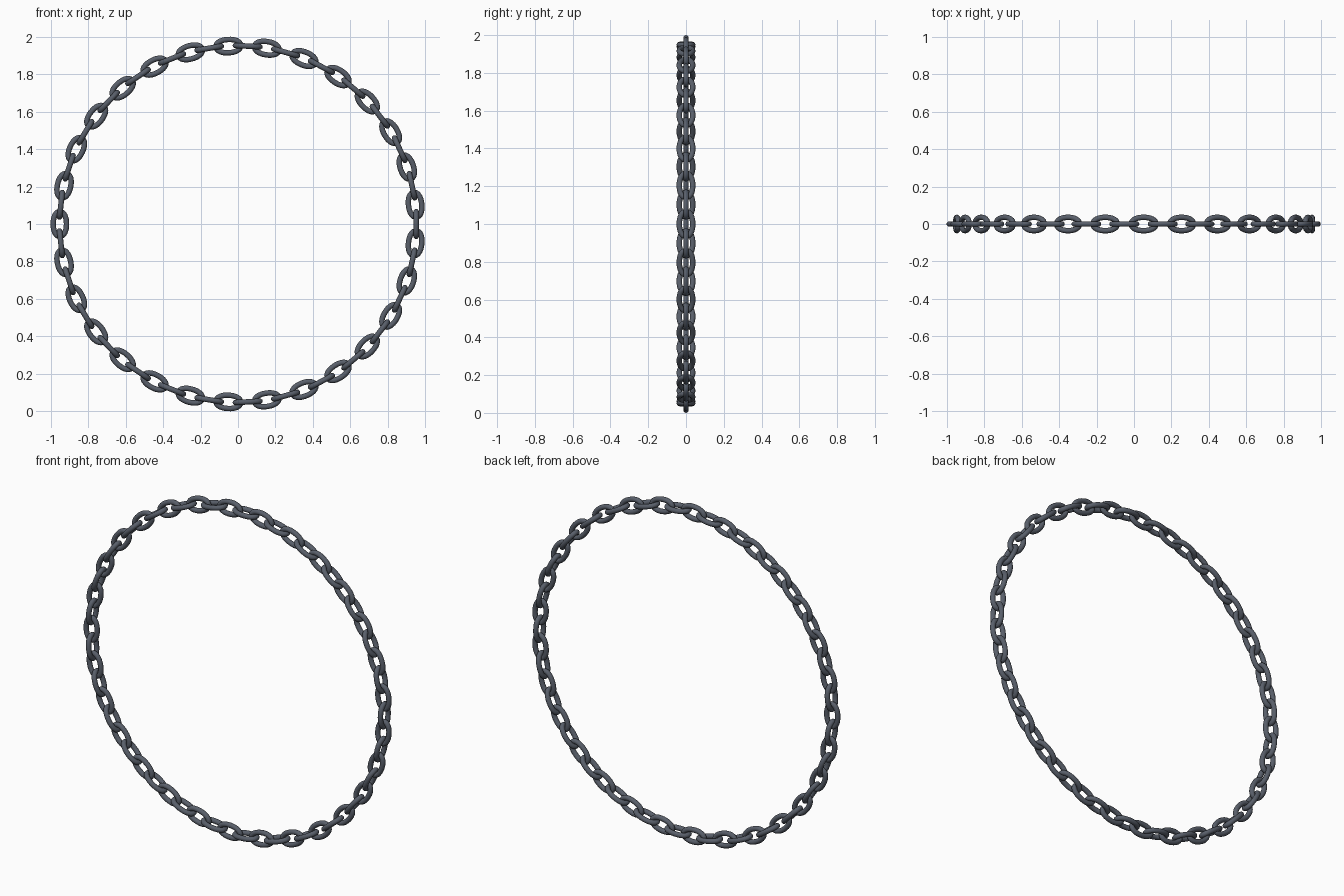
import bpy
from math import cos, sin, pi, copysign
from mathutils import Matrix

cube = bpy.data.objects.get("Cube")
if cube:
    bpy.data.objects.remove(cube, do_unlink=True)

LINKS = 58
RING_RADIUS = 0.951
WIRE = 0.0145
HALF_LENGTH = 0.066
HALF_WIDTH = 0.0355
PATH_POINTS = 32
ROUNDNESS = 2.15

# Dark steel
steel = bpy.data.materials.new("dark_steel")
steel.use_nodes = True
colour = (0.10, 0.115, 0.145, 1)
steel.diffuse_color = colour
shader = steel.node_tree.nodes["Principled BSDF"]
shader.inputs["Base Color"].default_value = colour
shader.inputs["Roughness"].default_value = 0.45


def rounded(value):
    return copysign(abs(value) ** (2 / ROUNDNESS), value)


def make_link_mesh():
    """Sweep a round wire along a closed oval."""
    curve = bpy.data.curves.new("link_path", "CURVE")
    curve.dimensions = "3D"
    curve.bevel_depth = WIRE
    curve.bevel_resolution = 4
    path = curve.splines.new("POLY")
    path.points.add(PATH_POINTS - 1)
    path.use_cyclic_u = True
    for i, point in enumerate(path.points):
        a = 2 * pi * i / PATH_POINTS
        point.co = (HALF_LENGTH * rounded(cos(a)), HALF_WIDTH * rounded(sin(a)), 0, 1)
    helper = bpy.data.objects.new("link_path", curve)
    bpy.context.collection.objects.link(helper)
    depsgraph = bpy.context.evaluated_depsgraph_get()
    mesh = bpy.data.meshes.new_from_object(helper.evaluated_get(depsgraph))
    bpy.data.objects.remove(helper, do_unlink=True)
    mesh.name = "chain_link"
    mesh.materials.clear()
    mesh.materials.append(steel)
    mesh.shade_smooth()
    return mesh


# Links around the ring, every second one turned a quarter about its length
link_mesh = make_link_mesh()
for i in range(LINKS):
    angle = pi + 2 * pi * i / LINKS
    flat = i % 2 == 0
    link = bpy.data.objects.new(f"{'flat' if flat else 'turned'}_link_{i + 1:02d}", link_mesh)
    bpy.context.collection.objects.link(link)
    place = Matrix.Translation((RING_RADIUS * cos(angle), 0, 1 + RING_RADIUS * sin(angle)))
    along_ring = Matrix.Rotation(pi / 2 - angle, 4, "Y") @ Matrix.Rotation(pi, 4, "Y")
    twist = Matrix.Rotation(pi / 2 if flat else 0, 4, "X")
    link.matrix_world = place @ along_ring @ twist
